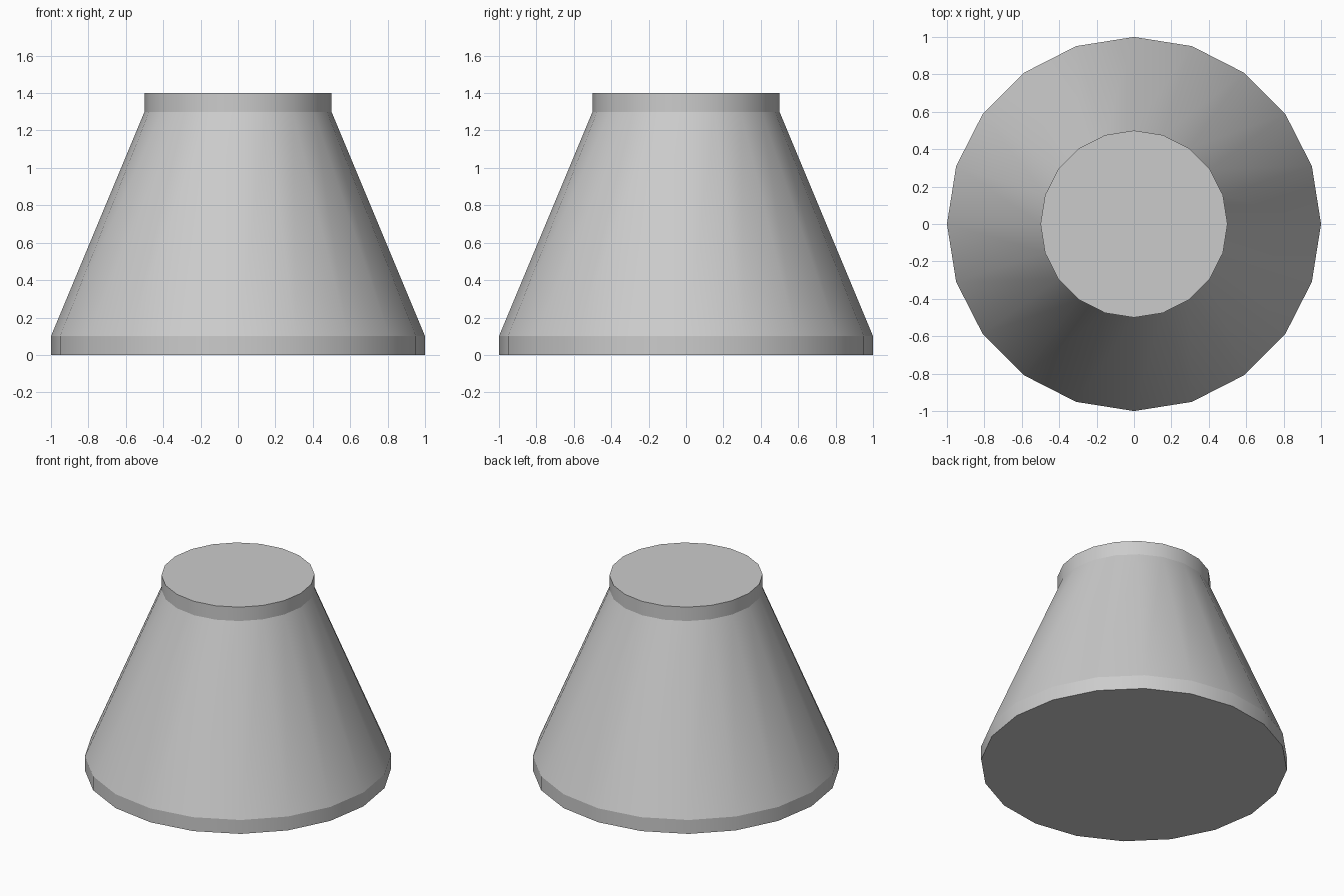
import bpy, bmesh
from math import cos, sin, tau, radians

if "Cube" in bpy.data.objects:
    bpy.data.objects.remove(bpy.data.objects["Cube"])

SIDES = 20
# Profile from base to top: (radius, height)
PROFILE = [(1.0, 0.0), (1.0, 0.1), (0.5, 1.3), (0.5, 1.4)]

bm = bmesh.new()
rings = [[bm.verts.new((r * cos(tau * i / SIDES), r * sin(tau * i / SIDES), z))
          for i in range(SIDES)] for r, z in PROFILE]

# Base rim, sloped body and neck
for low, high in zip(rings, rings[1:]):
    for i in range(SIDES):
        j = (i + 1) % SIDES
        bm.faces.new((low[i], low[j], high[j], high[i]))

# Flat bottom and top caps
bm.faces.new(rings[0][::-1])
bm.faces.new(rings[-1])

mesh = bpy.data.meshes.new("tapered_body")
bm.to_mesh(mesh)
bm.free()
body = bpy.data.objects.new("tapered_body", mesh)
bpy.context.collection.objects.link(body)

# Smooth around the sides, sharp between the bands
bpy.context.view_layer.objects.active = body
body.select_set(True)
bpy.ops.object.shade_smooth_by_angle(angle=radians(20))
